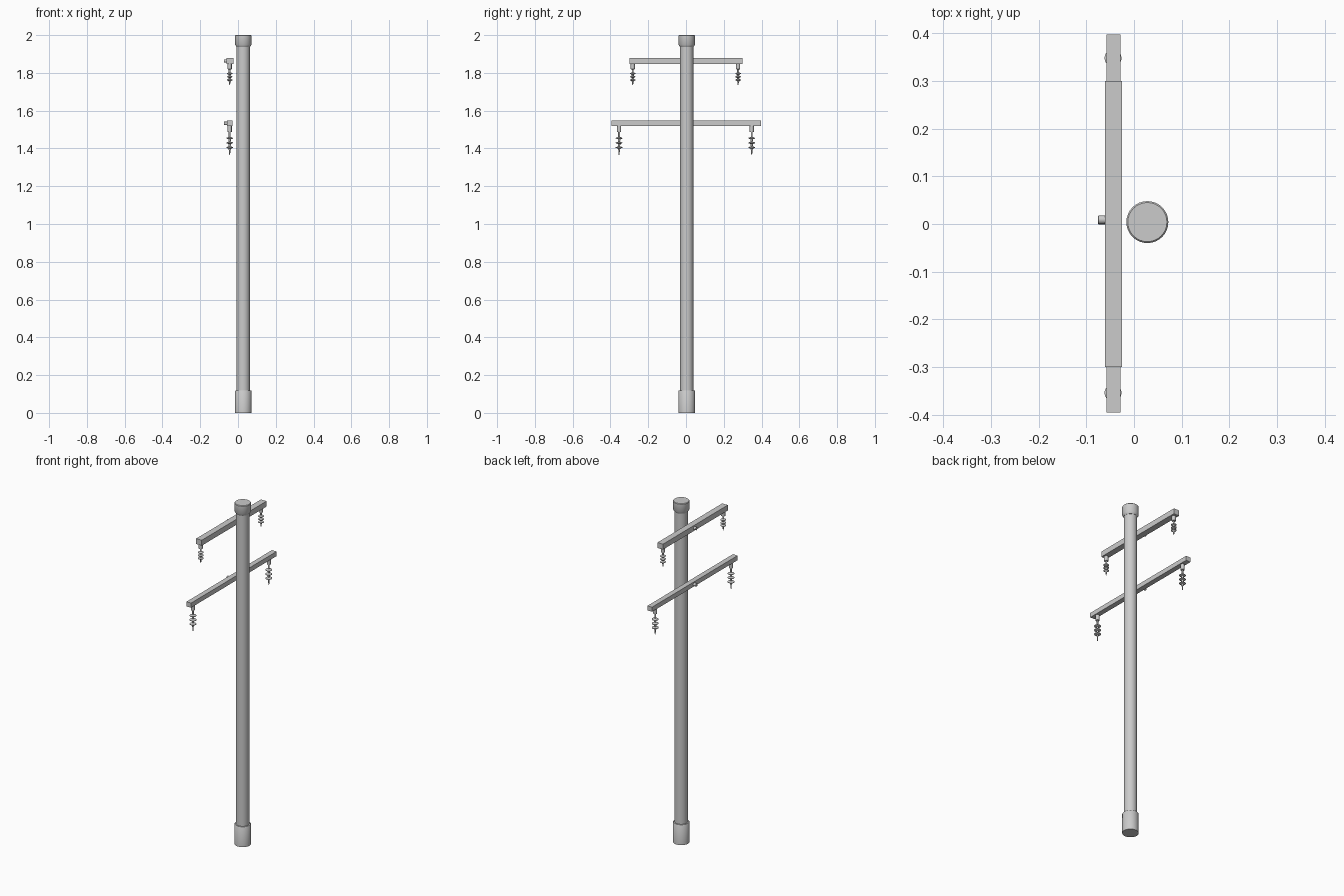
import bpy, bmesh, math

if "Cube" in bpy.data.objects:
    bpy.data.objects.remove(bpy.data.objects["Cube"])

PX, PY = 0.028, 0.004   # pole axis
AX = -0.043             # crossarm axis


def lathe(name, profile, loc, sides=32, rot=(0, 0, 0)):
    """Revolve a (radius, z) profile into a closed solid."""
    bm = bmesh.new()
    rings = []
    for r, z in profile:
        rings.append([bm.verts.new((r * math.cos(2 * math.pi * i / sides),
                                    r * math.sin(2 * math.pi * i / sides), z))
                      for i in range(sides)])
    for a, b in zip(rings, rings[1:]):
        for i in range(sides):
            j = (i + 1) % sides
            bm.faces.new((a[i], a[j], b[j], b[i]))
    bm.faces.new(rings[0][::-1])
    bm.faces.new(rings[-1])
    bmesh.ops.recalc_face_normals(bm, faces=bm.faces)
    me = bpy.data.meshes.new(name)
    bm.to_mesh(me)
    bm.free()
    ob = bpy.data.objects.new(name, me)
    ob.location, ob.rotation_euler = loc, rot
    bpy.context.collection.objects.link(ob)
    bpy.ops.object.select_all(action='DESELECT')
    ob.select_set(True)
    bpy.context.view_layer.objects.active = ob
    bpy.ops.object.shade_smooth_by_angle(angle=math.radians(35))
    return ob


def box(name, loc, size):
    bpy.ops.mesh.primitive_cube_add(size=1, location=loc)
    ob = bpy.context.object
    ob.name = name
    ob.scale = size
    return ob


def insulator(name, y, z, length, socket, shed_r):
    """Hanging socket, rod with three sheds, and pointed tip."""
    k = length - socket
    prof = [(0.011, 0), (0.011, -socket), (0.005, -socket - 0.002)]
    for f in (0.27, 0.47, 0.67):
        c = -socket - k * f
        prof += [(0.005, c + 0.006), (shed_r, c + 0.001),
                 (shed_r, c - 0.002), (0.007, c - 0.006)]
    prof += [(0.004, -socket - k * 0.8), (0.002, -length)]
    lathe(name, prof, (AX - 0.001, y, z), 16)


# Pole with base sleeve and top cap
lathe("pole", [(0.035, 0.05), (0.035, 1.97)], (PX, PY, 0))
lathe("base_sleeve", [(0.044, 0), (0.044, 0.115), (0.042, 0.118)], (PX, PY, 0))
lathe("top_cap", [(0.036, 1.938), (0.044, 1.95), (0.044, 1.997), (0.041, 2.0)],
      (PX, PY, 0))

# Crossarms: centre y, length, width, z range, insulator offset/size
arms = [("upper", 0.0, 0.60, 0.036, 1.848, 1.880, 0.279, 0.113, 0.028, 0.015),
        ("lower", 0.001, 0.792, 0.030, 1.520, 1.547, 0.351, 0.155, 0.032, 0.018)]
for n, cy, ln, w, z0, z1, off, il, sock, sr in arms:
    zc = (z0 + z1) / 2
    box(n + "_crossarm", (AX, cy, zc), (w, ln, z1 - z0))
    lathe(n + "_bolt", [(0.009, 0), (0.009, 0.03), (0.008, 0.031)],
          (AX - 0.001, 0.009 if n == "upper" else 0.008, zc - 0.001), 16,
          (0, -math.pi / 2, 0))
    for side, s in (("left", -1), ("right", 1)):
        insulator(f"{n}_insulator_{side}", s * off - 0.003, z0, il, sock, sr)
